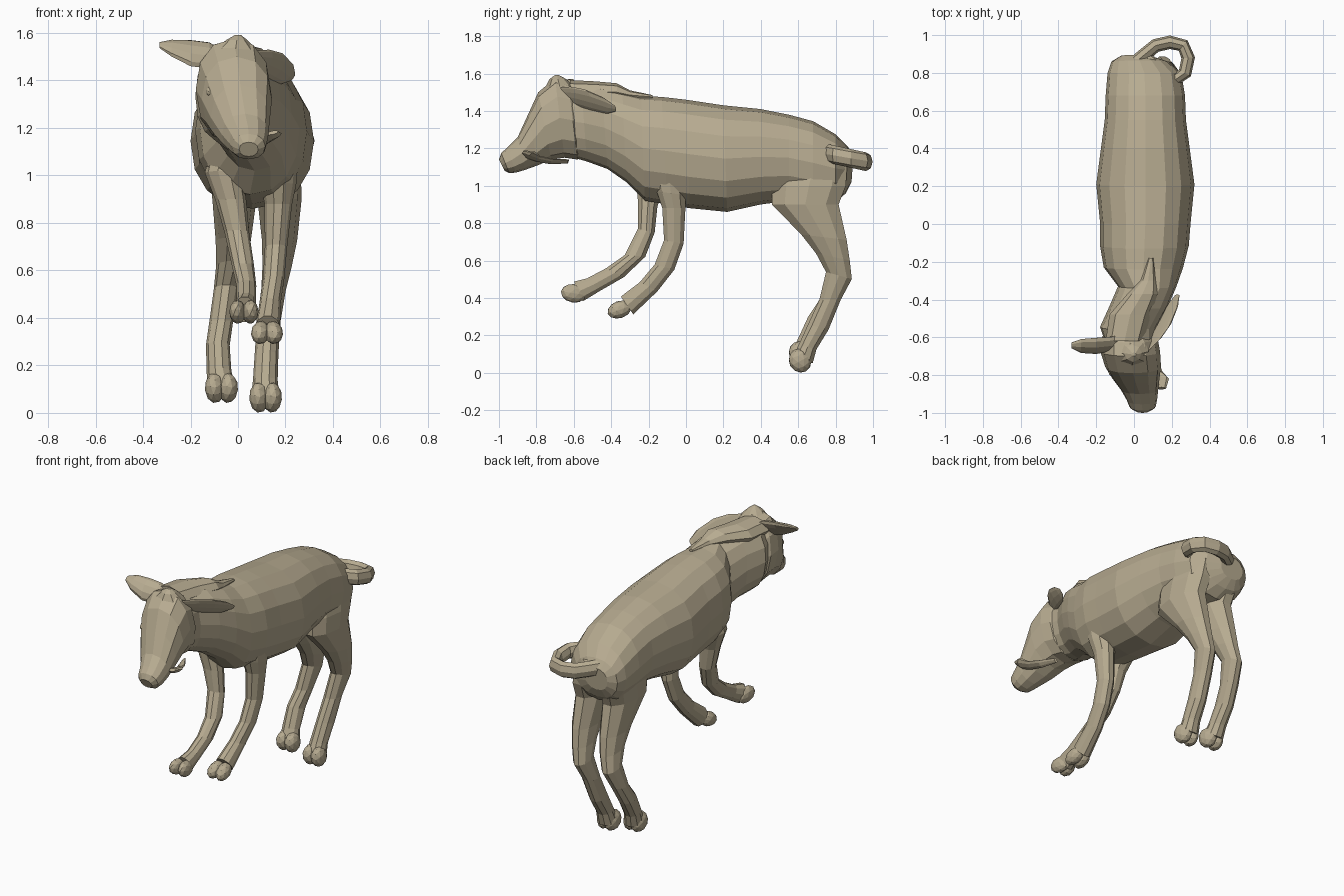
import bpy, bmesh, math
from mathutils import Vector, Matrix

# Tan hide
hide = bpy.data.materials.new("tan_hide")
hide.diffuse_color = (.47, .405, .28, 1)


def make(name, bm):
    bmesh.ops.recalc_face_normals(bm, faces=bm.faces)
    me = bpy.data.meshes.new(name)
    bm.to_mesh(me)
    bm.free()
    me.materials.append(hide)
    ob = bpy.data.objects.new(name, me)
    bpy.context.collection.objects.link(ob)
    return ob


def loft(name, rings, sides=12, power=1.0, cup=0.0):
    """Skin elliptical rings given as (centre, half axis u, half axis v)."""
    bm = bmesh.new()
    sp = lambda t: math.copysign(abs(t) ** power, t)
    loops = []
    for c, u, v in rings:
        c, u, v = Vector(c), Vector(u), Vector(v)
        loop = []
        for i in range(sides):
            a = 2 * math.pi * i / sides
            ca, sa = sp(math.cos(a)), sp(math.sin(a))
            loop.append(bm.verts.new(c + u * ca + v * (sa + cup * ca * ca)))
        loops.append(loop)
    for a, b in zip(loops, loops[1:]):
        for i in range(sides):
            j = (i + 1) % sides
            bm.faces.new((a[i], a[j], b[j], b[i]))
    bm.faces.new(loops[0])
    bm.faces.new(loops[-1])
    return make(name, bm)


def pairs(rows, lift=0.0):
    """Rows (y1, z1, y2, z2, x, half width): two side-view outline points per ring."""
    out = []
    for y1, z1, y2, z2, x, w in rows:
        dz = lift if z1 < 0.3 else 0
        p, q = Vector((x, y1, z1 + dz)), Vector((x, y2, z2 + dz))
        out.append(((p + q) / 2, (w, 0, 0), (p - q) / 2))
    return out


def blob(name, loc, size, pitch=0.0, yaw=0.0):
    bm = bmesh.new()
    bmesh.ops.create_icosphere(bm, subdivisions=2, radius=1)
    m = (Matrix.Translation(loc) @ Matrix.Rotation(yaw, 4, 'Z')
         @ Matrix.Rotation(pitch, 4, 'X') @ Matrix.Diagonal((*size, 1)))
    bmesh.ops.transform(bm, matrix=m, verts=bm.verts)
    return make(name, bm)


# Trunk and neck
loft("body", pairs([
    (.895, 1.16, .885, 1.02, .01, .08), (.865, 1.21, .855, .96, .03, .15),
    (.80, 1.275, .80, .91, .055, .195), (.68, 1.345, .68, .90, .06, .21),
    (.55, 1.38, .55, .92, .06, .215), (.40, 1.41, .40, .90, .06, .235),
    (.20, 1.43, .22, .86, .06, .26), (.0, 1.46, .02, .88, .06, .24),
    (-.13, 1.475, -.10, .90, .055, .235), (-.24, 1.48, -.22, .92, .05, .21),
    (-.34, 1.50, -.32, 1.02, .07, .155), (-.45, 1.53, -.42, 1.09, .025, .155),
    (-.56, 1.54, -.53, 1.13, -.03, .15), (-.64, 1.54, -.60, 1.15, -.02, .135)]),
    sides=16, power=.9)

# Diagonal ridge along the top of the neck
loft("neck_ridge", [((.09, -.18, 1.475), (.012, 0, 0), (0, 0, .01)),
                    ((.075, -.30, 1.485), (.04, 0, 0), (0, 0, .025)),
                    ((.045, -.37, 1.50), (.08, 0, 0), (0, 0, .048)),
                    ((-.02, -.48, 1.50), (.11, 0, 0), (0, 0, .058)),
                    ((-.05, -.62, 1.50), (.10, 0, 0), (0, 0, .065))], sides=8)

# Head
loft("head", pairs([
    (-.56, 1.50, -.54, 1.18, -.03, .10), (-.63, 1.56, -.58, 1.14, -.025, .15),
    (-.70, 1.575, -.65, 1.15, -.02, .158), (-.79, 1.50, -.72, 1.14, -.005, .148),
    (-.845, 1.38, -.79, 1.11, .01, .125), (-.90, 1.26, -.86, 1.085, .03, .098),
    (-.955, 1.205, -.91, 1.07, .042, .08), (-.988, 1.175, -.945, 1.068, .045, .07),
    (-1.0, 1.14, -.97, 1.08, .045, .04)]), power=.9)
loft("forelock", pairs([(-.75, 1.53, -.60, 1.53, -.01, .09),
                        (-.73, 1.57, -.64, 1.57, -.005, .045),
                        (-.70, 1.592, -.68, 1.592, 0, .012)]), sides=8)

# Eyes, sunk into the head, and nostrils
for side, tag in ((-1, "left"), (1, "right")):
    blob("eye_" + tag, (side * .115 - .005, -.775, 1.36), (.016, .035, .022), .6)
    blob("nostril_" + tag, (.045 + side * .045, -.963, 1.145), (.016, .02, .014))

# Ears: flattened, slightly cupped lofts
loft("ear_left", [((-.04, -.62, 1.48), (0, .03, .04), (0, -.02, .02)),
                  ((-.12, -.64, 1.51), (0, .035, .055), (0, -.018, .012)),
                  ((-.20, -.65, 1.52), (0, .04, .055), (0, -.018, .012)),
                  ((-.28, -.65, 1.54), (0, .035, .035), (0, -.014, .01)),
                  ((-.33, -.645, 1.55), (0, .014, .012), (0, -.008, .005))], 10, cup=-.4)
loft("ear_right", [((.06, -.67, 1.49), (.01, -.01, .035), (.02, .012, 0)),
                   ((.12, -.60, 1.48), (.02, -.012, .05), (.022, .014, 0)),
                   ((.17, -.52, 1.46), (.025, -.015, .055), (.022, .014, 0)),
                   ((.21, -.43, 1.43), (.022, -.012, .045), (.017, .012, 0)),
                   ((.23, -.38, 1.415), (.01, -.005, .018), (.007, .006, 0))], 10, cup=-.4)

# Leaf strip hanging at the mouth
loft("mouth_leaf", [((.06, -.63, 1.13), (.012, 0, .008), (0, .004, .008)),
                    ((.10, -.72, 1.13), (.025, .01, .01), (0, .004, .01)),
                    ((.12, -.79, 1.145), (.03, .01, .01), (0, .004, .012)),
                    ((.145, -.83, 1.165), (.04, .01, .012), (0, .02, .014)),
                    ((.145, -.87, 1.18), (.025, 0, .005), (0, .006, .008))], 8)

# Front legs, bent forward at the knees
loft("front_leg_left", pairs([
    (-.24, 1.18, -.10, 1.18, -.03, .07), (-.27, 1.02, -.11, 1.0, -.06, .08),
    (-.258, .90, -.15, .89, -.03, .065),
    (-.26, .77, -.165, .75, -.005, .052), (-.33, .63, -.215, .62, .02, .047),
    (-.43, .56, -.33, .51, .035, .042), (-.53, .507, -.46, .435, .035, .04),
    (-.60, .49, -.55, .38, .028, .048)]), sides=10)
loft("front_leg_right", pairs([
    (-.17, 1.25, -.04, 1.22, .15, .07), (-.19, 1.08, .0, 1.06, .17, .085),
    (-.16, .97, .0, .95, .17, .075),
    (-.13, .88, .0, .88, .17, .058), (-.12, .71, -.01, .69, .16, .047),
    (-.17, .58, -.06, .55, .15, .045), (-.25, .485, -.15, .435, .135, .045),
    (-.35, .41, -.28, .31, .125, .052)]), sides=10)

# Hind legs: same side outline, different stance
outline = [(.58, 1.28, .80, 1.25), (.50, 1.12, .87, 1.10), (.45, 1.0, .865, 1.0),
           (.45, .90, .825, .90), (.61, .74, .865, .71), (.69, .64, .88, .60),
           (.745, .54, .89, .50), (.71, .39, .83, .39), (.65, .26, .765, .23),
           (.60, .15, .70, .125), (.565, .08, .68, .05)]
widths = [.06, .09, .095, .093, .074, .062, .052, .05, .05, .052, .06]
stance = {"left": ([-.01, -.03, -.025, -.015, -.02, -.03, -.05, -.07, -.085, -.08, -.07], .04),
          "right": ([.13, .155, .17, .175, .175, .165, .15, .13, .12, .115, .115], 0)}
for tag, (xs, lift) in stance.items():
    rows = [(*o, x, w) for o, x, w in zip(outline, xs, widths)]
    loft("hind_leg_" + tag, pairs(rows, lift), sides=10)

# Cloven hooves, two toes each
hooves = {"front_left": ((.025, -.60, .425), (.034, .07, .05), -.15),
          "front_right": ((.122, -.355, .338), (.04, .068, .046), .35),
          "hind_left": ((-.07, .61, .105), (.043, .06, .065), .5),
          "hind_right": ((.116, .61, .065), (.042, .06, .066), .5)}
for tag, (c, size, pitch) in hooves.items():
    for s in (-1, 1):
        blob(f"hoof_{tag}_{'inner' if s < 0 else 'outer'}",
             (c[0] + s * .027, c[1], c[2]), size, pitch, s * .12)

# Curled tail
path = [(.0, .85), (.06, .90), (.115, .945), (.19, .962), (.26, .945), (.287, .88),
        (.27, .80), (.22, .765), (.16, .80), (.11, .85), (.07, .88)]
rings = []
for i, (x, y) in enumerate(path):
    a, b = path[max(i - 1, 0)], path[min(i + 1, len(path) - 1)]
    t = Vector((b[0] - a[0], b[1] - a[1], 0)).normalized()
    k = .75 if i > 7 else 1
    rings.append(((x, y, 1.175 - .22 * (y - .75)),
                  Vector((-t.y, t.x, 0)) * .036 * k, (0, 0, .05 * k)))
loft("tail", rings, sides=8)
